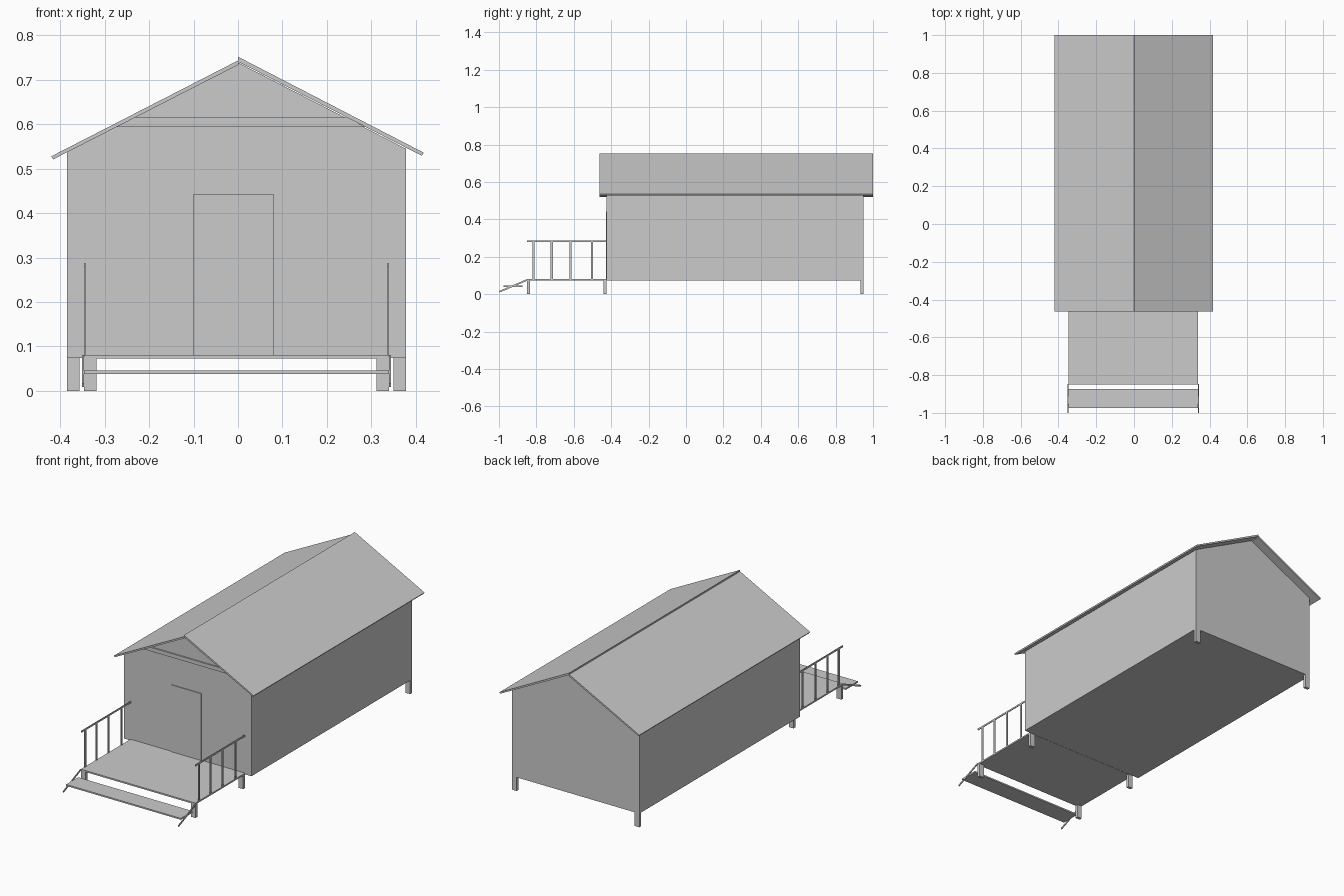
import bpy

if "Cube" in bpy.data.objects:
    bpy.data.objects.remove(bpy.data.objects["Cube"])


def prism(name, profile, lo, hi, axis="y"):
    """Extrude a 2D profile: (x, z) along y, or (y, z) along x."""
    n = len(profile)
    if axis == "y":
        verts = [(a, d, b) for d in (lo, hi) for a, b in profile]
    else:
        verts = [(d, a, b) for d in (lo, hi) for a, b in profile]
    faces = [tuple(range(n)), tuple(range(2 * n - 1, n - 1, -1))]
    faces += [((i + 1) % n, i, i + n, (i + 1) % n + n) for i in range(n)]
    if axis == "x":
        faces = [f[::-1] for f in faces]
    mesh = bpy.data.meshes.new(name)
    mesh.from_pydata(verts, [], faces)
    obj = bpy.data.objects.new(name, mesh)
    bpy.context.collection.objects.link(obj)
    return obj


def box(name, x0, x1, y0, y1, z0, z1):
    return prism(name, [(x0, z0), (x1, z0), (x1, z1), (x0, z1)], y0, y1)


LEFT, RIGHT = -0.347, 0.340      # deck sides
WALL_L, WALL_R = -0.385, 0.378   # house sides
FRONT, BACK = -0.425, 0.95       # house ends
DECK_FRONT = -0.85

# house body with gable ends
prism("house_body", [(WALL_L, 0.074), (WALL_R, 0.074), (WALL_R, 0.545),
                     (0, 0.739), (WALL_L, 0.538)], FRONT, BACK)

# roof slabs, the right one lapping over the left at the ridge
prism("roof_left", [(-0.416, 0.521), (0.001, 0.734), (0.001, 0.744),
                    (-0.420, 0.528)], -0.463, 1.0)
prism("roof_right", [(0, 0.741), (0.414, 0.529), (0.418, 0.536),
                     (0, 0.752)], -0.463, 1.0)

# gable trim and door on the front wall
prism("gable_beam", [(-0.275, 0.594), (0.285, 0.594), (0.249, 0.615),
                     (-0.234, 0.615)], FRONT - 0.007, FRONT)
box("door", -0.10, 0.08, FRONT - 0.004, FRONT, 0.08, 0.443)

# porch deck and step
box("porch_deck", LEFT, RIGHT, DECK_FRONT, FRONT, 0.073, 0.081)
box("step_tread", LEFT, RIGHT, -0.975, -0.873, 0.038, 0.046)

# foundation posts
W, D = 0.028, 0.016
for side, x_deck, x_wall in (("left", LEFT, WALL_L),
                             ("right", RIGHT - W, WALL_R - W)):
    for part, x, y in (("porch_front_post", x_deck, DECK_FRONT),
                       ("porch_back_post", x_deck, FRONT - D),
                       ("house_back_post", x_wall, BACK - D)):
        box(f"{part}_{side}", x, x + W, y, y + D, 0, 0.075)

# railings and step stringers on both sides
for side, x, xs in (("left", LEFT, LEFT - 0.004),
                    ("right", RIGHT - 0.004, RIGHT)):
    box(f"top_rail_{side}", x, x + 0.004, DECK_FRONT, FRONT, 0.279, 0.288)
    for i, y in enumerate((-0.815, -0.718, -0.617, -0.503)):
        box(f"baluster_{side}_{i + 1}", x, x + 0.004,
            y - 0.006, y + 0.006, 0.08, 0.281)
    prism(f"stringer_{side}", [(-1.0, 0.017), (-0.997, 0.009),
                               (-0.847, 0.073), (-0.850, 0.081)],
          xs, xs + 0.004, "x")
